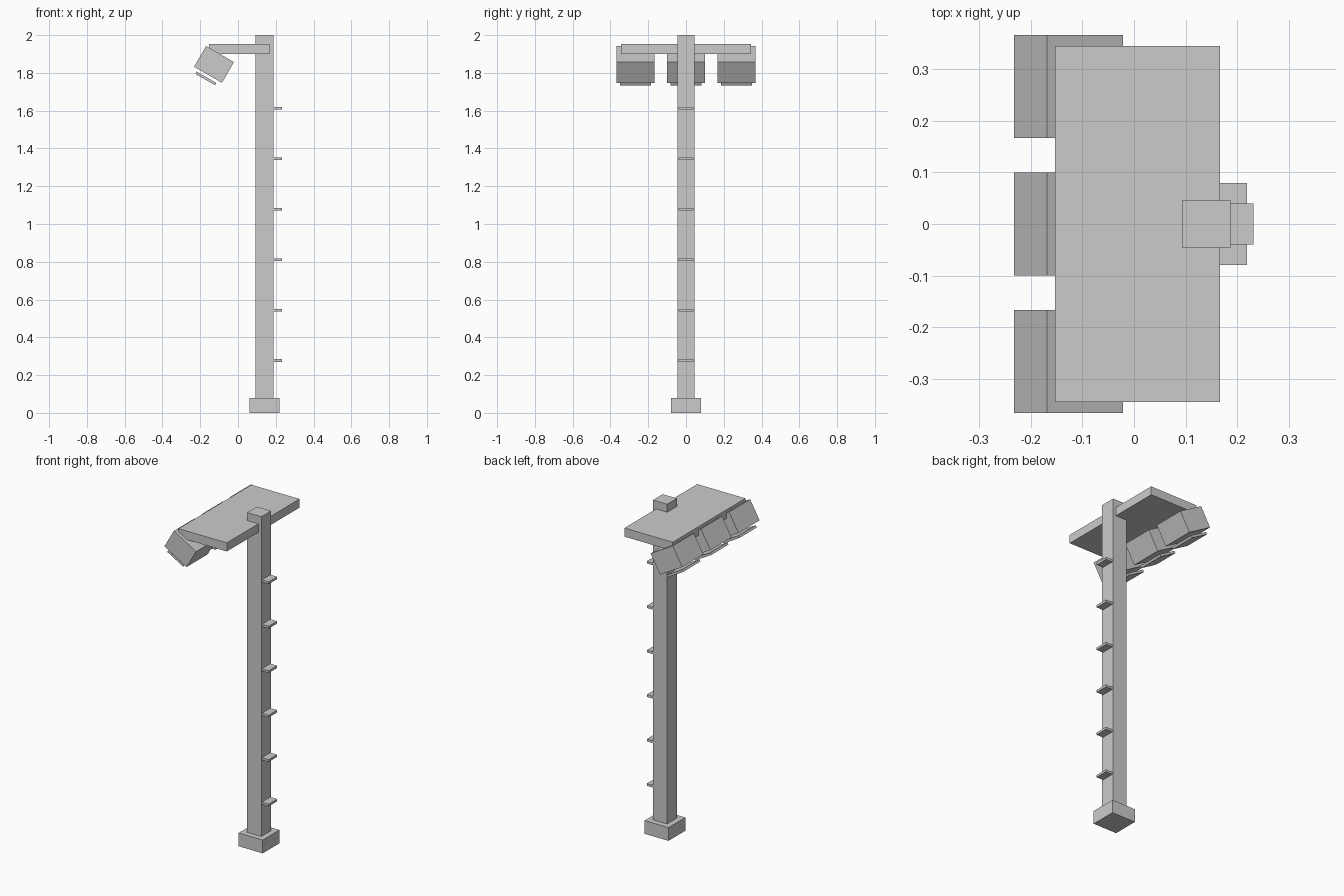
import bpy
import bmesh
from math import radians
from mathutils import Matrix, Vector

old = bpy.data.objects.get("Cube")
if old:
    bpy.data.objects.remove(old, do_unlink=True)

# One flat colour
GREY = (0.6, 0.6, 0.6, 1.0)
metal = bpy.data.materials.new("light_grey_metal")
metal.use_nodes = True
metal.diffuse_color = GREY
metal.node_tree.nodes["Principled BSDF"].inputs["Base Color"].default_value = GREY


def box(name, size, center, tilt=0.0):
    """Flat-shaded box, tilted about the y axis by the given degrees."""
    bm = bmesh.new()
    bmesh.ops.create_cube(bm, size=1.0, matrix=Matrix.Diagonal((*size, 1.0)))
    mesh = bpy.data.meshes.new(name)
    bm.to_mesh(mesh)
    bm.free()
    mesh.materials.append(metal)
    obj = bpy.data.objects.new(name, mesh)
    obj.location = center
    obj.rotation_euler.y = radians(tilt)
    bpy.context.collection.objects.link(obj)
    return obj


# Foot and mast
POLE_X = 0.14
box("base", (0.159, 0.159, 0.08), (POLE_X, 0, 0.04))
box("pole", (0.094, 0.092, 1.96), (POLE_X, 0, 1.02))

# Climbing rungs on the outer side of the mast
for i in range(6):
    box(f"rung_{i + 1}", (0.05, 0.08, 0.014), (0.207, 0, 0.277 + i * 0.267))

# Platform carrying the lamps
box("platform", (0.32, 0.69, 0.052), (0.007, 0, 1.926))

# Three tilted floodlights, each with a lens plate held below its housing
TILT = 30
lamp_x, lamp_z = -0.127, 1.845
down = Matrix.Rotation(radians(TILT), 3, "Y") @ Vector((0, 0, -1))
for side, y in (("right", -0.267), ("middle", 0.0), ("left", 0.267)):
    center = Vector((lamp_x, y, lamp_z))
    box(f"{side}_lamp_housing", (0.17, 0.2, 0.127), center, TILT)
    box(f"{side}_lamp_lens", (0.12, 0.164, 0.014), center + down * 0.086, TILT)
